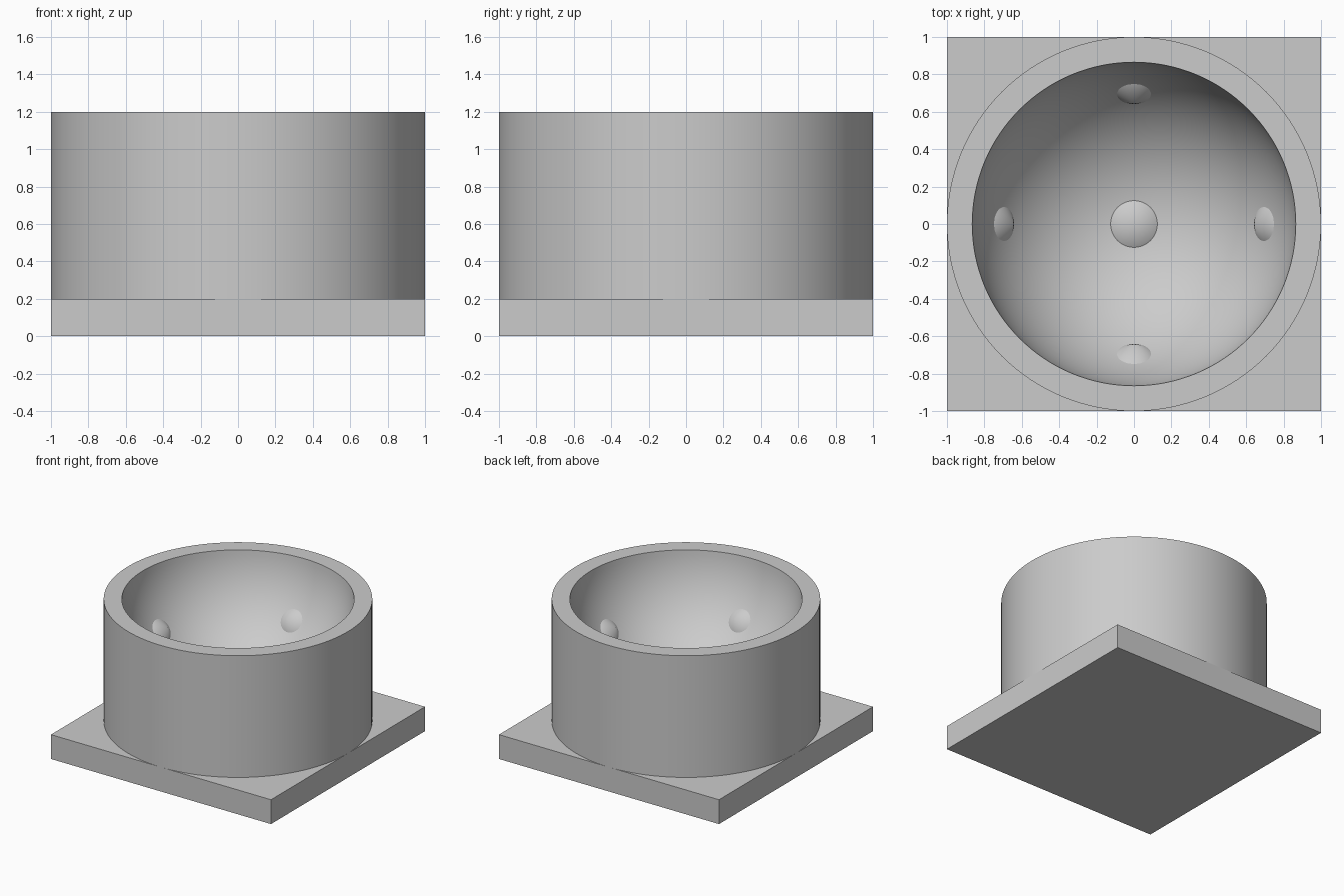
import bpy
import bmesh
import math
from mathutils import Vector

cube = bpy.data.objects.get("Cube")
if cube:
    bpy.data.objects.remove(cube, do_unlink=True)

grey = bpy.data.materials.new("plain grey")
grey.use_nodes = True
grey.diffuse_color = (0.6, 0.6, 0.6, 1)
grey.node_tree.nodes["Principled BSDF"].inputs["Base Color"].default_value = (0.6, 0.6, 0.6, 1)

BASE_TOP, RIM_TOP = 0.2, 1.2
RIM_RADIUS = 0.865
BOWL_CENTRE = Vector((0, 0, 1.267))
BOWL_RADIUS = math.hypot(RIM_RADIUS, BOWL_CENTRE.z - RIM_TOP)


def finish(obj, smooth=False):
    obj.data.materials.append(grey)
    if smooth:
        bpy.ops.object.select_all(action='DESELECT')
        obj.select_set(True)
        bpy.context.view_layer.objects.active = obj
        bpy.ops.object.shade_smooth_by_angle(angle=math.radians(30))


def lathe(name, profile, steps):
    """Revolve an (r, z) profile around the z axis."""
    bm = bmesh.new()
    verts = [bm.verts.new((r, 0, z)) for r, z in profile]
    edges = [bm.edges.new(pair) for pair in zip(verts, verts[1:])]
    bmesh.ops.spin(bm, geom=verts + edges, cent=(0, 0, 0), axis=(0, 0, 1),
                   angle=math.tau, steps=steps)
    bmesh.ops.remove_doubles(bm, verts=bm.verts, dist=0.0005)
    bmesh.ops.recalc_face_normals(bm, faces=bm.faces)
    mesh = bpy.data.meshes.new(name)
    bm.to_mesh(mesh)
    bm.free()
    obj = bpy.data.objects.new(name, mesh)
    bpy.context.collection.objects.link(obj)
    finish(obj, smooth=True)
    return obj


def bump(name, direction, radius, height):
    """Pointed support on the bowl surface, aimed at the bowl centre."""
    direction = direction.normalized()
    seat = math.sqrt(BOWL_RADIUS ** 2 - radius ** 2)
    sink = 0.02  # root buried below the bowl surface
    slope = radius / height
    obj = lathe(name, [(0, -sink), (radius + sink * slope, -sink), (0, height)], 48)
    obj.location = BOWL_CENTRE + direction * seat
    obj.rotation_mode = 'QUATERNION'
    obj.rotation_quaternion = (-direction).to_track_quat('Z', 'Y')


# Square base plate
bpy.ops.mesh.primitive_cube_add(size=2, location=(0, 0, BASE_TOP / 2))
base = bpy.context.object
base.name = "base_plate"
base.scale.z = BASE_TOP / 2
finish(base)

# Round cup with a spherical hollow
rim_angle = math.asin(RIM_RADIUS / BOWL_RADIUS)
rings = 32
hollow = []
for i in range(rings + 1):
    a = rim_angle * i / rings
    hollow.append((BOWL_RADIUS * math.sin(a), BOWL_CENTRE.z - BOWL_RADIUS * math.cos(a)))
lathe("cup", hollow + [(1, RIM_TOP), (1, BASE_TOP), (0, BASE_TOP)], 128)

# Pointed supports: one at the bottom, four around the wall
bump("centre_support", Vector((0, 0, -1)), 0.125, 0.09)
for side, x, y in (("left", 1, 0), ("right", -1, 0), ("front", 0, -1), ("back", 0, 1)):
    bump(side + "_support", Vector((0.805 * x, 0.805 * y, -0.593)), 0.091, 0.065)
